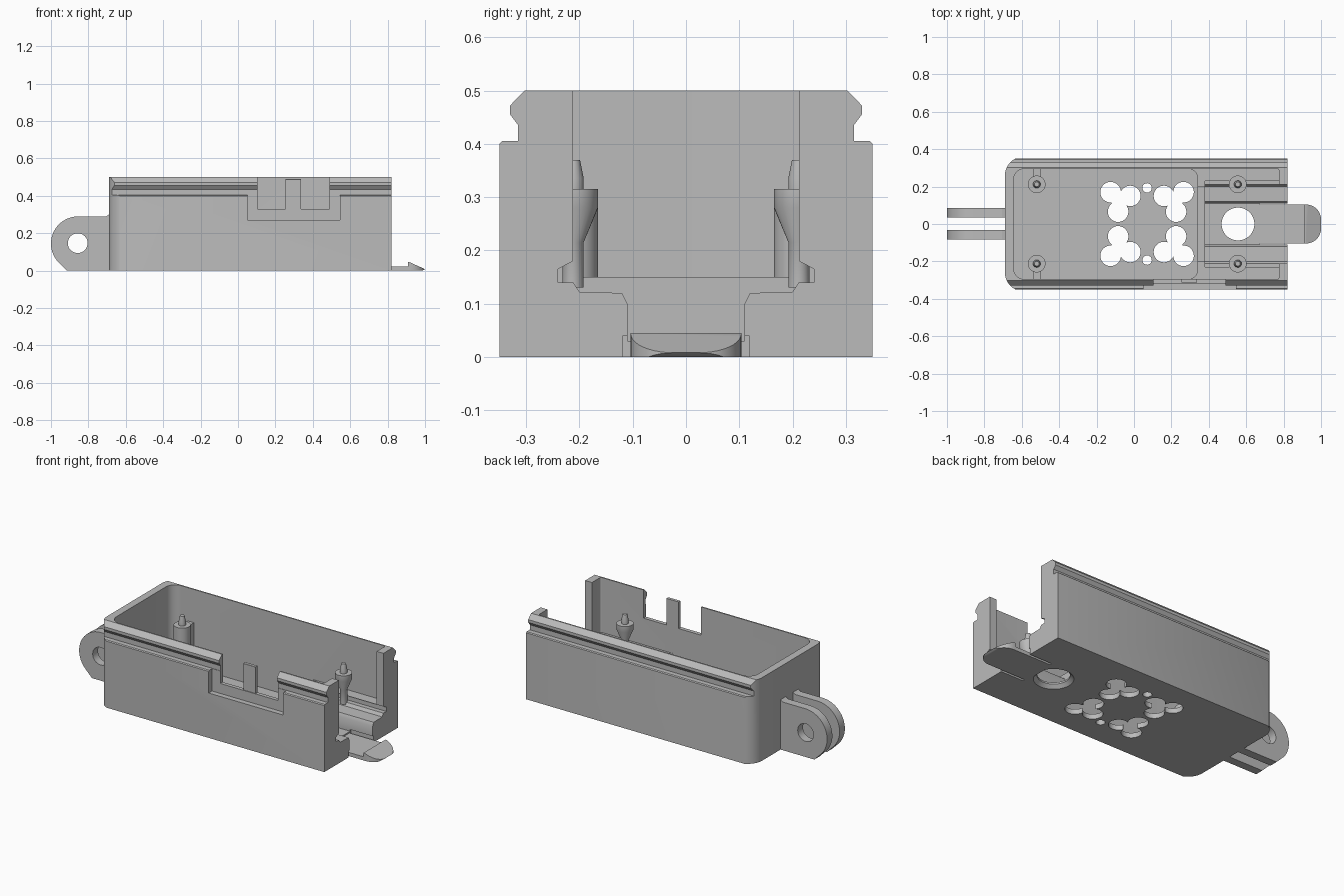
import bpy, bmesh, math

cube = bpy.data.objects.get("Cube")
if cube:
    bpy.data.objects.remove(cube, do_unlink=True)

grey = bpy.data.materials.new("light grey")
grey.use_nodes = True
colour = (0.5, 0.5, 0.5, 1)
grey.diffuse_color = colour
grey.node_tree.nodes["Principled BSDF"].inputs["Base Color"].default_value = colour


def finish(name, bm):
    bmesh.ops.recalc_face_normals(bm, faces=bm.faces)
    mesh = bpy.data.meshes.new(name)
    bm.to_mesh(mesh)
    bm.free()
    mesh.materials.append(grey)
    obj = bpy.data.objects.new(name, mesh)
    bpy.context.collection.objects.link(obj)
    return obj


def prism(name, points, axis, lo, hi):
    """Extrude a 2D outline along one axis."""
    place = {"x": lambda a, b, v: (v, a, b),
             "y": lambda a, b, v: (a, v, b),
             "z": lambda a, b, v: (a, b, v)}[axis]
    bm = bmesh.new()
    face = bm.faces.new([bm.verts.new(place(a, b, lo)) for a, b in points])
    ext = bmesh.ops.extrude_face_region(bm, geom=[face])
    shift = place(0, 0, hi - lo)
    bmesh.ops.translate(bm, vec=shift,
                        verts=[g for g in ext["geom"] if isinstance(g, bmesh.types.BMVert)])
    return finish(name, bm)


def box(x0, x1, y0, y1, z0, z1):
    return prism("cutter", [(x0, y0), (x1, y0), (x1, y1), (x0, y1)], "z", z0, z1)


def arc(cx, cy, r, a0, a1, n):
    return [(cx + r * math.cos(math.radians(a0 + (a1 - a0) * i / n)),
             cy + r * math.sin(math.radians(a0 + (a1 - a0) * i / n))) for i in range(n + 1)]


def disc(cx, cy, r, n=32):
    return arc(cx, cy, r, 0, 360, n)[:-1]


def rounded(x0, x1, h, r_left, r_right):
    """Plan outline symmetrical about y = 0, with a radius at each end."""
    pts = []
    for x, s, r, a in ((x1, 1, r_right, 0), (x0, 1, r_left, 90),
                       (x0, -1, r_left, 180), (x1, -1, r_right, 270)):
        cx = x - r if x == x1 else x + r
        pts += arc(cx, s * (h - r), r, a, a + 90, 10) if r else [(x, s * h)]
    return pts


def mirrored(half):
    return half + [(-a, b) for a, b in reversed(half)]


def lathe(name, profile, x, y, n=32):
    """Revolve (radius, height) pairs about a vertical axis."""
    bm = bmesh.new()
    rings = [[bm.verts.new((a, b, z)) for a, b in disc(x, y, r, n)] for r, z in profile]
    for lower, upper in zip(rings, rings[1:]):
        for i in range(n):
            j = (i + 1) % n
            bm.faces.new((lower[i], lower[j], upper[j], upper[i]))
    bm.faces.new(rings[0])
    bm.faces.new(rings[-1])
    return finish(name, bm)


def combine(target, cutter, operation="DIFFERENCE"):
    mod = target.modifiers.new("shape", "BOOLEAN")
    mod.object, mod.operation, mod.solver = cutter, operation, "EXACT"
    graph = bpy.context.evaluated_depsgraph_get()
    graph.update()
    mesh = bpy.data.meshes.new_from_object(target.evaluated_get(graph))
    target.modifiers.clear()
    target.data = mesh
    bpy.data.objects.remove(cutter, do_unlink=True)


# Case: side rails in section, rounded corners in plan
section = mirrored([(0.35, 0), (0.35, 0.4), (0.345, 0.405), (0.315, 0.405), (0.315, 0.435),
                    (0.33, 0.455), (0.33, 0.472), (0.303, 0.5)])
case = prism("case", section, "x", -0.7, 0.82)
combine(case, prism("cutter", rounded(-0.69, 0.83, 0.36, 0.1, 0), "z", -0.1, 0.6), "INTERSECT")

# Deep pocket, wide upper cavity and low cross wall
combine(case, prism("cutter", rounded(-0.645, 0.34, 0.295, 0.06, 0.05), "z", 0.03, 0.6))
combine(case, prism("cutter", rounded(-0.645, 0.775, 0.295, 0.06, 0.01), "z", 0.17, 0.6))
combine(case, box(0.3, 0.4, -0.2, 0.2, 0.15, 0.6))

# Stepped channel through the open end
channel = mirrored([(0.212, 0.6), (0.212, 0.18), (0.24, 0.165), (0.24, 0.14), (0.212, 0.14),
                    (0.2, 0.122), (0.12, 0.12), (0.11, 0.1), (0.11, 0.03)])
combine(case, prism("cutter", channel, "x", 0.38, 0.9))

# Latch slot and countersunk hole in the floor
combine(case, box(0.67, 0.9, -0.118, 0.118, -0.1, 0.04))
combine(case, lathe("cutter", [(0.118, -0.01), (0.088, 0.02), (0.088, 0.05)], 0.556, 0))

# Clover-shaped vents, mirrored about the vent centre
vent_x = 0.07
for sx in (-1, 1):
    for sy in (-1, 1):
        for dx, y, r in ((0.195, 0.17, 0.055), (0.09, 0.15, 0.055),
                         (0.155, 0.066, 0.055), (0.147, 0.128, 0.045)):
            combine(case, prism("cutter", disc(vent_x + sx * dx, sy * y, r), "z", -0.1, 0.1))
for sy in (-1, 1):
    combine(case, prism("cutter", disc(vent_x, sy * 0.193, 0.025), "z", -0.1, 0.1))

# Front recess, window openings and the tongue between them
combine(case, box(0.05, 0.545, -0.4, -0.318, 0.27, 0.42))
combine(case, box(0.105, 0.49, -0.4, -0.314, 0.33, 0.6))
for x0, x1 in ((0.105, 0.255), (0.337, 0.49)):
    combine(case, box(x0, x1, -0.4, -0.27, 0.33, 0.6))
combine(case, box(0.25, 0.34, -0.4, -0.27, 0.49, 0.6))

# Hinge lugs
hinge = [(-0.68, 0), (-0.68, 0.3), (-0.69, 0.3), (-0.705, 0.29)]
hinge += arc(-0.855, 0.145, 0.145, 90, 225, 24) + [(-0.915, 0)]
for name, y0, y1 in (("left_hinge_lug", 0.036, 0.086), ("right_hinge_lug", -0.083, -0.033)):
    lug = prism(name, hinge, "y", y0, y1)
    combine(lug, prism("cutter", disc(-0.857, 0.147, 0.053), "y", -0.2, 0.2))

# Latch tab with hooked tip
tab = prism("latch_tab", [(0.655, 0), (0.985, 0), (1, 0.008), (0.918, 0.045),
                          (0.908, 0.045), (0.908, 0.022), (0.655, 0.022)], "y", -0.15, 0.15)
combine(tab, prism("cutter", rounded(0.65, 1, 0.104, 0, 0.08), "z", -0.1, 0.2), "INTERSECT")

# Mounting posts with locating pins
pin = [(0.02, 0.315), (0.02, 0.335), (0.013, 0.37)]
for side, s in (("left", 1), ("right", -1)):
    y = s * 0.212
    lathe(side + "_tall_post", [(0.047, 0.02), (0.047, 0.315)] + pin, -0.52, y)
    lathe(side + "_short_post", [(0.02, 0.13), (0.02, 0.215), (0.047, 0.28),
                                 (0.047, 0.315)] + pin, 0.555, y)
    rib = box(-0.54, -0.5, min(y, s * 0.3), max(y, s * 0.3), 0.02, 0.3)
    rib.name = side + "_post_rib"

# Smooth rounded surfaces, keep edges crisp
bpy.ops.object.select_all(action="DESELECT")
for obj in bpy.context.collection.objects:
    if obj.type == "MESH":
        obj.select_set(True)
        bpy.context.view_layer.objects.active = obj
bpy.ops.object.shade_smooth_by_angle(angle=math.radians(30))
